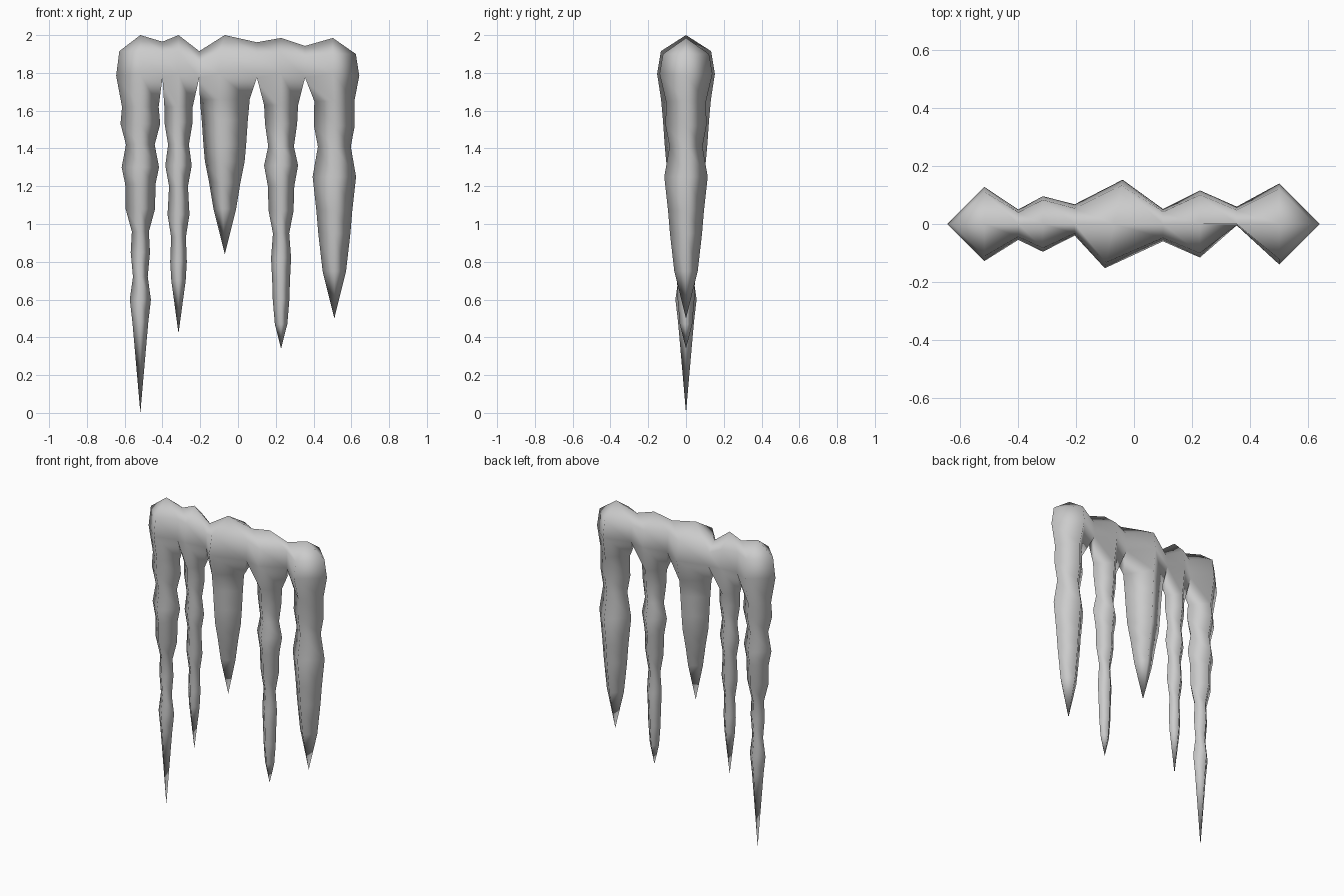
import bpy, bmesh

if "Cube" in bpy.data.objects:
    bpy.data.objects.remove(bpy.data.objects["Cube"])

# Necks joining neighbouring icicles: x, top z, front depth, back depth
necks = [(-.40, 1.965, .055, .05), (-.205, 1.915, .04, .068),
         (.10, 1.962, .06, .052), (.355, 1.943, .005, .06)]
NECK_BOTTOM = 1.775

# Icicles: centre x, top z, cap radius, twist, (z, radius) profile down to the tip
icicles = [
    (-.517, 2.0, .128, 0, [(1.62, .097), (1.53, .105), (1.42, .076), (1.30, .099), (1.21, .08),
     (1.08, .078), (.96, .045), (.85, .051), (.72, .039), (.60, .056), (.48, .042), (0, 0)]),
    (-.315, 2.0, .096, 0, [(1.62, .075), (1.54, .075), (1.42, .055), (1.31, .07), (1.20, .05),
     (1.05, .058), (.93, .039), (.80, .044), (.70, .038), (.42, 0)]),
    (-.07, 2.0, .153, .2, [(1.66, .132), (1.55, .122), (1.42, .113), (1.33, .105), (1.22, .083),
     (1.08, .06), (.84, 0)]),
    (.228, 1.985, .116, 0, [(1.63, .09), (1.53, .085), (1.41, .068), (1.31, .09), (1.20, .07),
     (1.07, .066), (.95, .043), (.82, .053), (.70, .047), (.60, .044), (.47, .033), (.34, 0)]),
    (.502, 1.985, .14, 0, [(1.65, .106), (1.52, .108), (1.41, .087), (1.25, .115), (1.07, .095),
     (.95, .085), (.75, .062), (.50, 0)]),
]

bm = bmesh.new()
cache = {}


def vert(p):
    key = tuple(round(c, 4) for c in p)
    if key not in cache:
        cache[key] = bm.verts.new(key)
    return cache[key]


def face(*pts):
    vs = list(dict.fromkeys(vert(p) for p in pts))
    if len(vs) > 2 and bm.faces.get(vs) is None:
        bm.faces.new(vs)


def side(neck, level, cx, top, r, sign):
    """Front and back point of a cap ring's side: shared neck or free end."""
    if neck is None:
        x, z = [(cx, top), (cx + sign * r * .87, top - .085), (cx + sign * r, 1.785)][level]
        return (x, 0, z), (x, 0, z)
    x, ntop, f, b = neck
    k = (0, .8, 1)[level]
    z = (ntop, ntop - .06, NECK_BOTTOM)[level]
    return (x, -f * k, z), (x, b * k, z)


for i, (cx, top, r, twist, profile) in enumerate(icicles):
    left = necks[i - 1] if i else None
    right = necks[i] if i < len(necks) else None
    rings = []
    # Cap rings: front, right front, right back, back, left back, left front
    for level, k, z in ((0, 0, top), (1, .87, top - .085), (2, 1, 1.795)):
        rf, rb = side(right, level, cx, top, r, 1)
        lf, lb = side(left, level, cx, top, r, -1)
        t = twist * r * k
        rings.append([(cx - t, -r * k, z), rf, rb, (cx + t, r * k, z), lb, lf])
    # Hanging shaft: four-sided rings, the last one a point
    ctr = .51 if i == 4 else cx
    for z, q in profile:
        t = twist * q
        R, L = (ctr + q, -t, z), (ctr - q, t, z)
        rings.append([(ctr - t, -q, z), R, R, (ctr + t, q, z), L, L])
    for n, (a, b) in enumerate(zip(rings, rings[1:])):
        for j in range(6):
            if n < 2 and j in (1, 4):
                continue  # open where the neighbouring icicle joins on
            k = (j + 1) % 6
            face(a[j], a[k], b[k], b[j])

bmesh.ops.recalc_face_normals(bm, faces=bm.faces)
mesh = bpy.data.meshes.new("icicle_row")
bm.to_mesh(mesh)
bm.free()
mesh.shade_smooth()
obj = bpy.data.objects.new("icicle_row", mesh)
bpy.context.collection.objects.link(obj)
